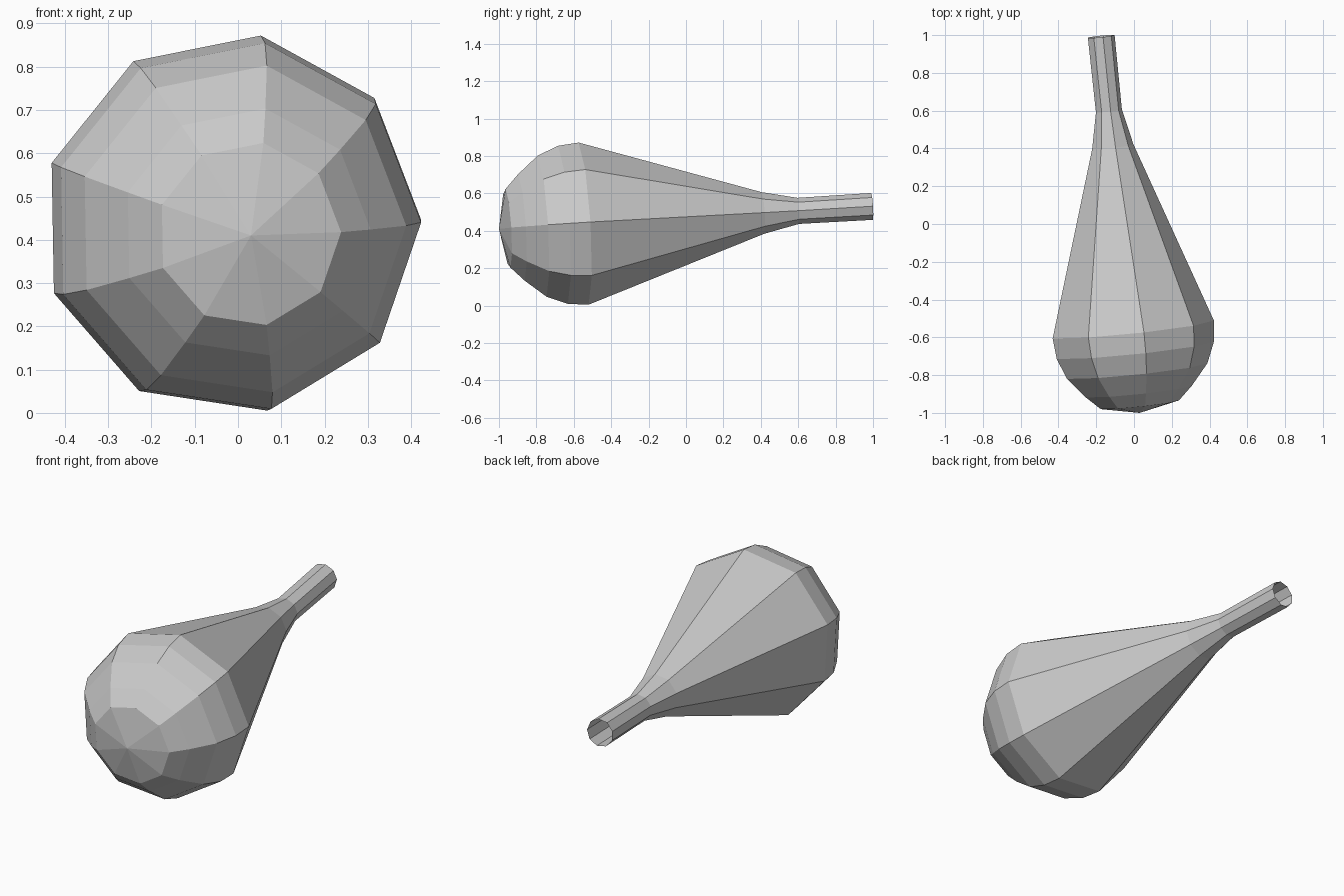
import bpy, bmesh, math
from mathutils import Vector

if "Cube" in bpy.data.objects:
    bpy.data.objects.remove(bpy.data.objects["Cube"])

SIDES = 9
TIP = Vector((0.03, -1.0, 0.41))
AXIS = Vector((-0.205, 1.99, 0.12)).normalized()
U = (Vector((1, 0, 0)) - AXIS * AXIS.x).normalized()
V = U.cross(AXIS)

# (distance along the axis, radius): rounded bulb, long taper, slim open neck
PROFILE = [(0.045, 0.214), (0.116, 0.290), (0.226, 0.384), (0.337, 0.430),
           (0.448, 0.441), (1.42, 0.113), (1.61, 0.071), (2.007, 0.073)]

bm = bmesh.new()
tip = bm.verts.new(TIP)
rings = []
for s, r in PROFILE:
    ring = []
    for k in range(SIDES):
        a = math.radians(1) + 2 * math.pi * k / SIDES
        ring.append(bm.verts.new(TIP + AXIS * s + (U * math.cos(a) + V * math.sin(a)) * r))
    rings.append(ring)

# Rounded end fan and side walls; the neck end stays open
for k in range(SIDES):
    n = (k + 1) % SIDES
    bm.faces.new((tip, rings[0][k], rings[0][n]))
    for a, b in zip(rings, rings[1:]):
        bm.faces.new((a[k], b[k], b[n], a[n]))
bmesh.ops.recalc_face_normals(bm, faces=bm.faces)

mesh = bpy.data.meshes.new("bulb_with_neck")
bm.to_mesh(mesh)
bm.free()
bpy.context.collection.objects.link(bpy.data.objects.new("bulb_with_neck", mesh))
